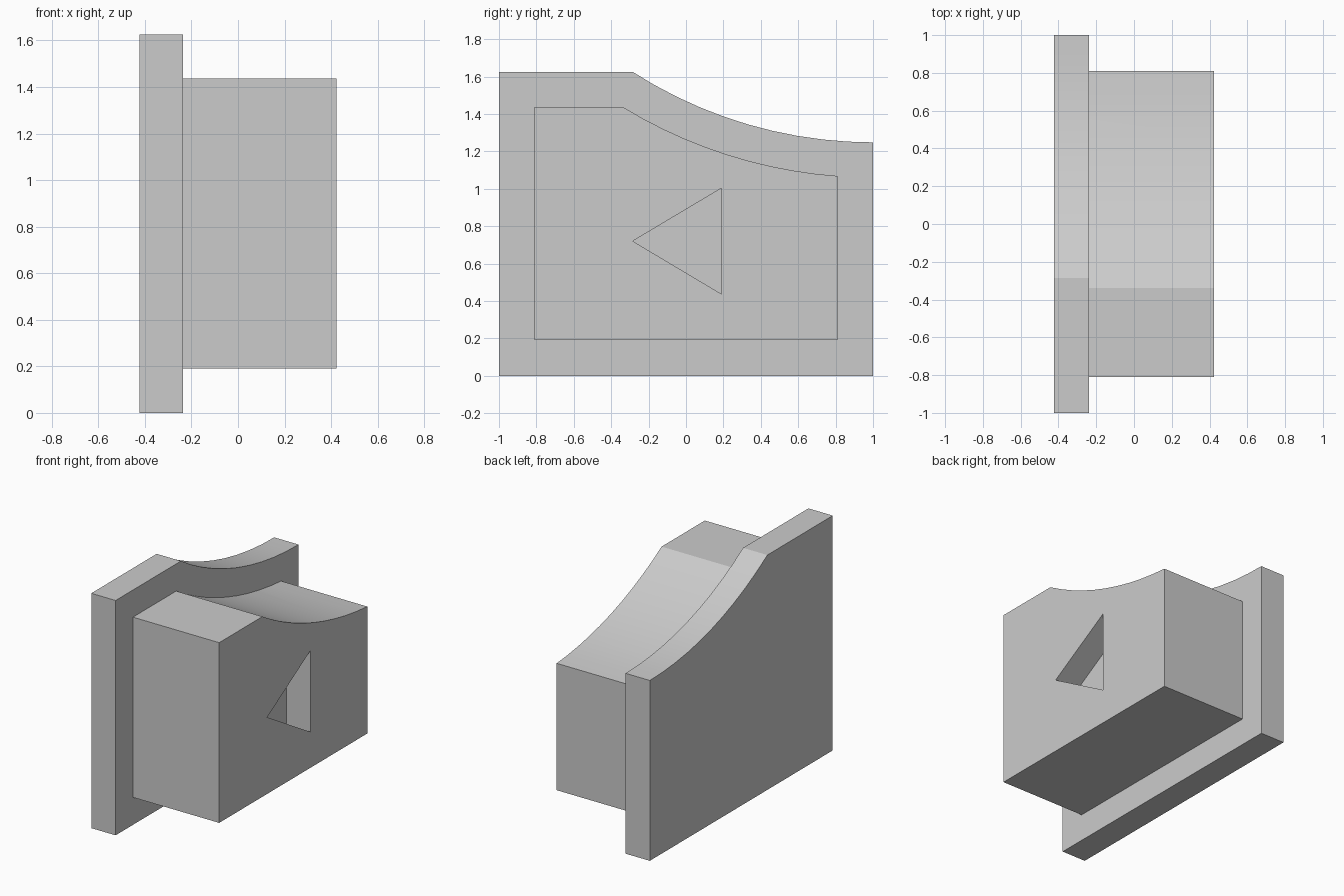
import bpy
import bmesh
from math import asin, sin, cos, sqrt, radians

cube = bpy.data.objects.get("Cube")
if cube:
    bpy.data.objects.remove(cube, do_unlink=True)

# Shared arc centre for both concave slopes, in the y-z plane
ARC_Y, ARC_Z = 1.0, 3.628
SEGMENTS = 10

grey = bpy.data.materials.new("plain_grey")
grey.use_nodes = True
grey.diffuse_color = (0.6, 0.6, 0.6, 1)
grey.node_tree.nodes["Principled BSDF"].inputs["Base Color"].default_value = (0.6, 0.6, 0.6, 1)


def sloped_profile(half_length, bottom, top, radius):
    """Side outline with a flat top at the front and a concave slope to the back."""
    start = asin(sqrt(radius ** 2 - (ARC_Z - top) ** 2) / radius)
    end = asin((ARC_Y - half_length) / radius)
    outline = [(-half_length, bottom), (half_length, bottom)]
    for i in range(SEGMENTS + 1):
        a = end + (start - end) * i / SEGMENTS
        outline.append((ARC_Y - radius * sin(a), ARC_Z - radius * cos(a)))
    return outline + [(-half_length, top)]


def extrude_x(name, outline, x0, x1):
    """Solid prism made by sweeping a y-z outline along x."""
    bm = bmesh.new()
    face = bm.faces.new([bm.verts.new((x0, y, z)) for y, z in outline])
    swept = bmesh.ops.extrude_face_region(bm, geom=[face])["geom"]
    verts = [v for v in swept if isinstance(v, bmesh.types.BMVert)]
    bmesh.ops.translate(bm, verts=verts, vec=(x1 - x0, 0, 0))
    bmesh.ops.recalc_face_normals(bm, faces=bm.faces)
    mesh = bpy.data.meshes.new(name)
    bm.to_mesh(mesh)
    bm.free()
    mesh.materials.append(grey)
    obj = bpy.data.objects.new(name, mesh)
    bpy.context.collection.objects.link(obj)
    return obj


def combine(target, tool, operation):
    """Apply a boolean and discard the tool."""
    mod = target.modifiers.new(operation.lower(), "BOOLEAN")
    mod.operation, mod.object, mod.solver = operation, tool, "EXACT"
    bpy.ops.object.modifier_apply(modifier=mod.name)
    bpy.data.objects.remove(tool, do_unlink=True)


# Wide back plate
body = extrude_x("sloped_block_with_plate", sloped_profile(1.0, 0, 1.625, 2.38), -0.423, -0.237)
bpy.ops.object.select_all(action="DESELECT")
bpy.context.view_layer.objects.active = body
body.select_set(True)

# Smaller block standing out from the plate
block = extrude_x("block", sloped_profile(0.81, 0.19, 1.437, 2.567), -0.33, 0.423)
combine(body, block, "UNION")

# Triangular recess pointing to the front
arrow = extrude_x("arrow_cutter", [(-0.285, 0.72), (0.19, 0.437), (0.19, 1.003)], 0.237, 0.6)
arrow.hide_render = True
combine(body, arrow, "DIFFERENCE")

bpy.ops.object.shade_smooth_by_angle(angle=radians(30))
